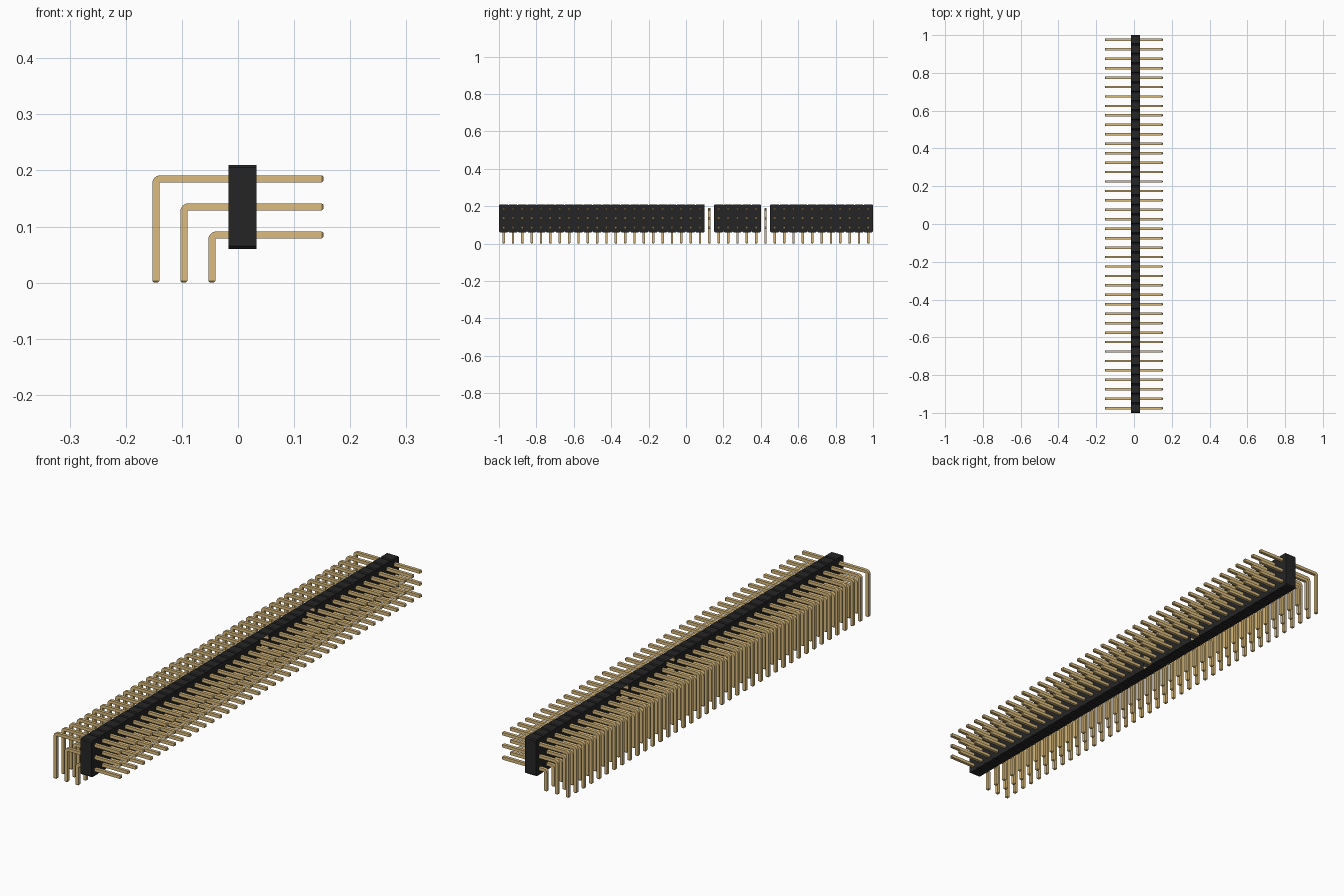
import bpy, bmesh, math
from mathutils import Vector

cube = bpy.data.objects.get("Cube")
if cube:
    bpy.data.objects.remove(cube, do_unlink=True)

COUNT, PITCH = 40, 0.05
PIN = 0.0126                 # pin thickness
X0, X1 = -0.017, 0.033       # housing depth
Z0, Z1 = 0.06, 0.21          # housing height
CH = 0.005                   # housing chamfer
OPEN_CELLS = (22, 28)        # cells with open front and back


def material(name, rgb):
    m = bpy.data.materials.new(name)
    m.use_nodes = True
    m.diffuse_color = (*rgb, 1)
    m.node_tree.nodes["Principled BSDF"].inputs["Base Color"].default_value = (*rgb, 1)
    return m


black = material("black plastic", (0.0191, 0.0185, 0.0185))
gold = material("gold metal", (0.708, 0.504, 0.210))


def finish(name, bm, mat):
    mesh = bpy.data.meshes.new(name)
    bm.to_mesh(mesh)
    bm.free()
    mesh.materials.append(mat)
    ob = bpy.data.objects.new(name, mesh)
    bpy.context.collection.objects.link(ob)
    return ob


# Housing: a row of chamfered cells, walled off only at the two ends
bm = bmesh.new()
for i in range(COUNT):
    a = -1 + i * PITCH
    b = a + PITCH
    outline = [(a, Z0 + CH), (a + CH, Z0), (b - CH, Z0), (b, Z0 + CH),
               (b, Z1 - CH), (b - CH, Z1), (a + CH, Z1), (a, Z1 - CH)]
    back = [bm.verts.new((X0, y, z)) for y, z in outline]
    front = [bm.verts.new((X1, y, z)) for y, z in outline]
    if i not in OPEN_CELLS:
        bm.faces.new(front)
        bm.faces.new(back[::-1])
    for k in range(8):
        inner_wall = (k == 3 and i < COUNT - 1) or (k == 7 and i > 0)
        if not inner_wall:
            n = (k + 1) % 8
            bm.faces.new((back[k], back[n], front[n], front[k]))
bmesh.ops.remove_doubles(bm, verts=bm.verts, dist=1e-5)
finish("housing", bm, black)


# Bent pin: square section swept from the straight tip round to the foot
def bent_pin(name, leg_x, row_z, tip_x=0.1525):
    r, tip = 0.0083, PIN / 4
    # each station: x, z, sweep angle, section scale
    path = [(tip_x, row_z, 0, 0.55), (tip_x - tip, row_z, 0, 1)]
    for k in range(7):
        t = math.pi / 2 * k / 6
        path.append((leg_x + r - r * math.sin(t), row_z - r + r * math.cos(t), t, 1))
    path += [(leg_x, tip, math.pi / 2, 1), (leg_x, 0, math.pi / 2, 0.55)]
    bm = bmesh.new()
    rings = []
    for x, z, t, s in path:
        h = PIN / 2 * s
        out = Vector((-math.sin(t), 0, math.cos(t)))
        rings.append([bm.verts.new(Vector((x, v * h, z)) + out * (u * h))
                      for u, v in ((1, 1), (1, -1), (-1, -1), (-1, 1))])
    for p, q in zip(rings, rings[1:]):
        for k in range(4):
            n = (k + 1) % 4
            bm.faces.new((p[k], p[n], q[n], q[k]))
    bm.faces.new(rings[0][::-1])
    bm.faces.new(rings[-1])
    bmesh.ops.recalc_face_normals(bm, faces=bm.faces)
    ob = finish(name, bm, gold)
    ob.location.y = -1 + PITCH / 2
    bpy.context.view_layer.objects.active = ob
    ob.select_set(True)
    bpy.ops.object.shade_smooth_by_angle(angle=math.radians(30))
    ob.select_set(False)
    # Repeat along the housing
    row = ob.modifiers.new("row", 'ARRAY')
    row.count = COUNT
    row.use_relative_offset = False
    row.use_constant_offset = True
    row.constant_offset_displace = (0, PITCH, 0)


for i, name in enumerate(("lower_pins", "middle_pins", "upper_pins")):
    bent_pin(name, -0.0465 - i * PITCH, 0.085 + i * PITCH)
